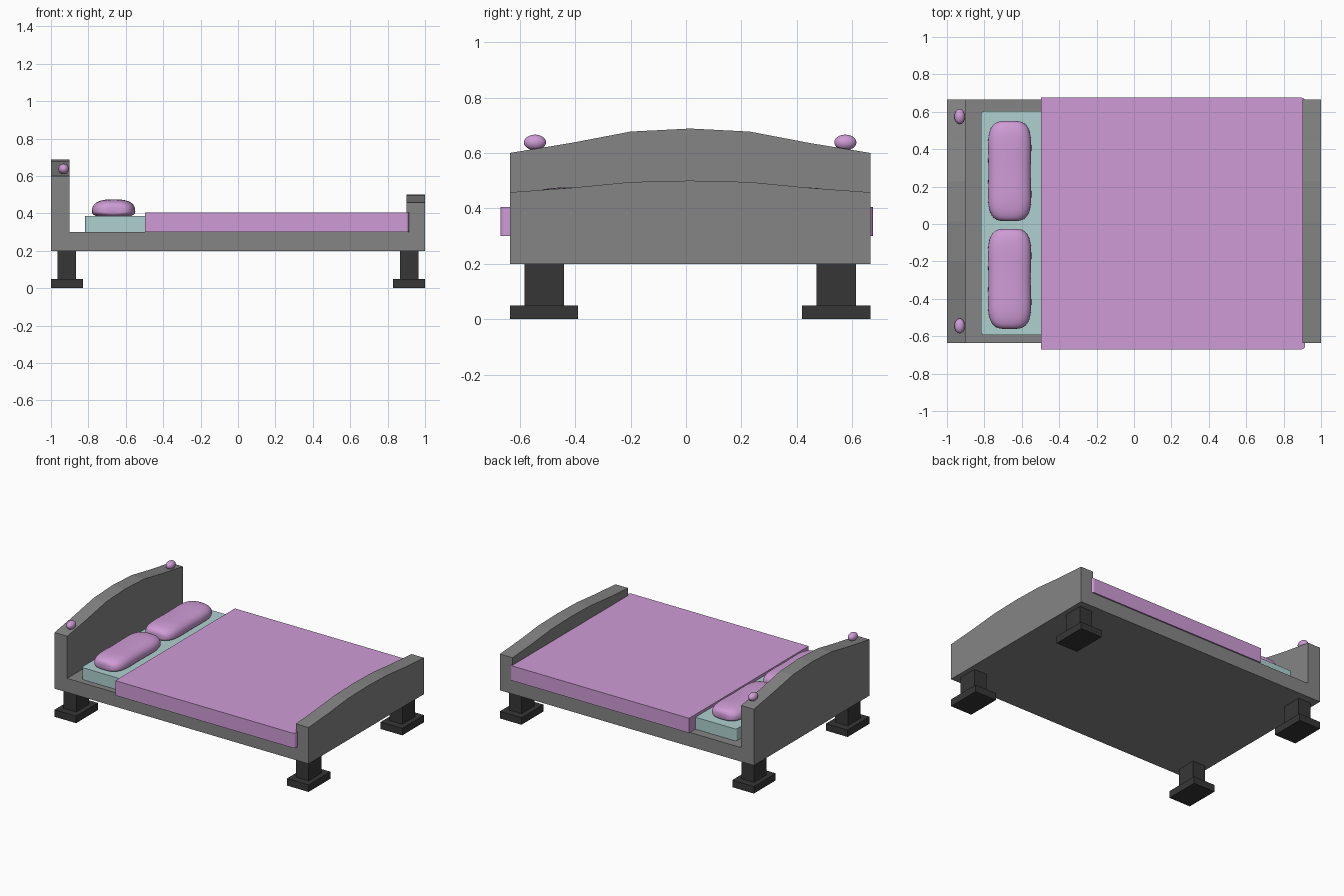
import bpy
import bmesh
from math import sin, cos, pi
from mathutils import Vector

if "Cube" in bpy.data.objects:
    bpy.data.objects.remove(bpy.data.objects["Cube"], do_unlink=True)


def material(name, r, g, b):
    m = bpy.data.materials.new(name)
    m.use_nodes = True
    m.diffuse_color = (r, g, b, 1)
    m.node_tree.nodes["Principled BSDF"].inputs["Base Color"].default_value = (r, g, b, 1)
    return m


GREY = material("grey frame", 0.235, 0.235, 0.235)
DARK = material("charcoal legs", 0.037, 0.037, 0.037)
PINK = material("orchid fabric", 0.62, 0.33, 0.67)
MINT = material("pale teal sheet", 0.42, 0.64, 0.62)


def finish(name, bm, mat, smooth=False):
    bmesh.ops.recalc_face_normals(bm, faces=bm.faces)
    mesh = bpy.data.meshes.new(name)
    for f in bm.faces:
        f.smooth = smooth
    bm.to_mesh(mesh)
    bm.free()
    mesh.materials.append(mat)
    ob = bpy.data.objects.new(name, mesh)
    bpy.context.collection.objects.link(ob)
    return ob


def add_box(bm, lo, hi, radius=0, min_x=-2):
    """Box between two corners; upright edges beyond min_x may be rounded."""
    lo, hi = Vector(lo), Vector(hi)
    verts = bmesh.ops.create_cube(bm, size=1)["verts"]
    for v in verts:
        v.co = (lo + hi) / 2 + v.co * (hi - lo)
    if radius:
        upright = [e for e in bm.edges
                   if abs(e.verts[0].co.z - e.verts[1].co.z) > 0.01
                   and e.verts[0].co.x > min_x]
        bmesh.ops.bevel(bm, geom=upright, offset=radius, segments=4,
                        profile=0.5, affect='EDGES')


def loft(bm, rings):
    """Skin closed rings of points and cap both ends."""
    loops = [[bm.verts.new(p) for p in ring] for ring in rings]
    n = len(loops[0])
    for a, b in zip(loops, loops[1:]):
        for i in range(n):
            j = (i + 1) % n
            bm.faces.new((a[i], a[j], b[j], b[i]))
    bm.faces.new(loops[0])
    bm.faces.new(loops[-1])


# Frame: a U-shaped side section whose board heights arch across the width
MID = 0.015
arch = [(-0.65, 0.60, 0.458), (-0.43, 0.636, 0.474), (-0.215, 0.677, 0.495),
        (0, 0.688, 0.5), (0.215, 0.677, 0.495), (0.43, 0.636, 0.474),
        (0.65, 0.60, 0.458)]
bm = bmesh.new()
loft(bm, [[(x, y + MID, z) for x, z in
           ((-1, 0.2), (-1, head), (-0.9, head), (-0.9, 0.3),
            (0.9, 0.3), (0.9, foot), (1, foot), (1, 0.2))]
          for y, head, foot in arch])
finish("bed_frame", bm, GREY)

# Legs: a post standing on a wider foot block at each corner
for end, sx in (("head", -1), ("foot", 1)):
    for side, sy in (("right", -1), ("left", 1)):
        bm = bmesh.new()
        cx, cy = sx * 0.915, MID + sy * 0.527
        add_box(bm, (cx - 0.085, cy - 0.123, 0), (cx + 0.085, cy + 0.123, 0.05))
        add_box(bm, (cx - 0.05, cy - 0.071, 0.05), (cx + 0.05, cy + 0.071, 0.2))
        finish(f"{end}_{side}_leg", bm, DARK)

# Mattress and the blanket that overhangs it
bm = bmesh.new()
add_box(bm, (-0.817, -0.593, 0.3), (0.88, 0.603, 0.385), 0.015)
finish("mattress", bm, MINT)
bm = bmesh.new()
add_box(bm, (-0.497, -0.67, 0.3), (0.915, 0.675, 0.405), 0.018, 0)
finish("blanket", bm, PINK)


def power(v, e):
    return (abs(v) ** e) * (1 if v >= 0 else -1)


def pillow(name, centre_y):
    """Soft rounded block with a slight waist."""
    bm = bmesh.new()
    rings = []
    for i in range(1, 32):
        a = -pi / 2 + pi * i / 32
        t = power(sin(a), 0.6)
        size = abs(cos(a)) ** 0.5
        waist = 1 - 0.1 * (1 - t * t) ** 2
        ring = []
        for k in range(40):
            b = 2 * pi * k / 40
            x = 0.126 * size * waist * power(cos(b), 0.75)
            s = power(sin(b), 0.8)
            z = s * size * (0.07 * waist if s > 0 else 0.035)
            ring.append((-0.665 + x, centre_y + 0.268 * t, 0.411 + z))
        rings.append(ring)
    loft(bm, rings)
    finish(name, bm, PINK, True)


pillow("left_pillow", 0.283)
pillow("right_pillow", -0.293)

# Flattened knobs on the headboard
for side, y in (("left", 0.575), ("right", -0.545)):
    bm = bmesh.new()
    bmesh.ops.create_uvsphere(bm, u_segments=24, v_segments=14, radius=1)
    for v in bm.verts:
        v.co = Vector((-0.932, y, 0.638)) + v.co * Vector((0.028, 0.04, 0.028))
    finish(f"{side}_knob", bm, PINK, True)
